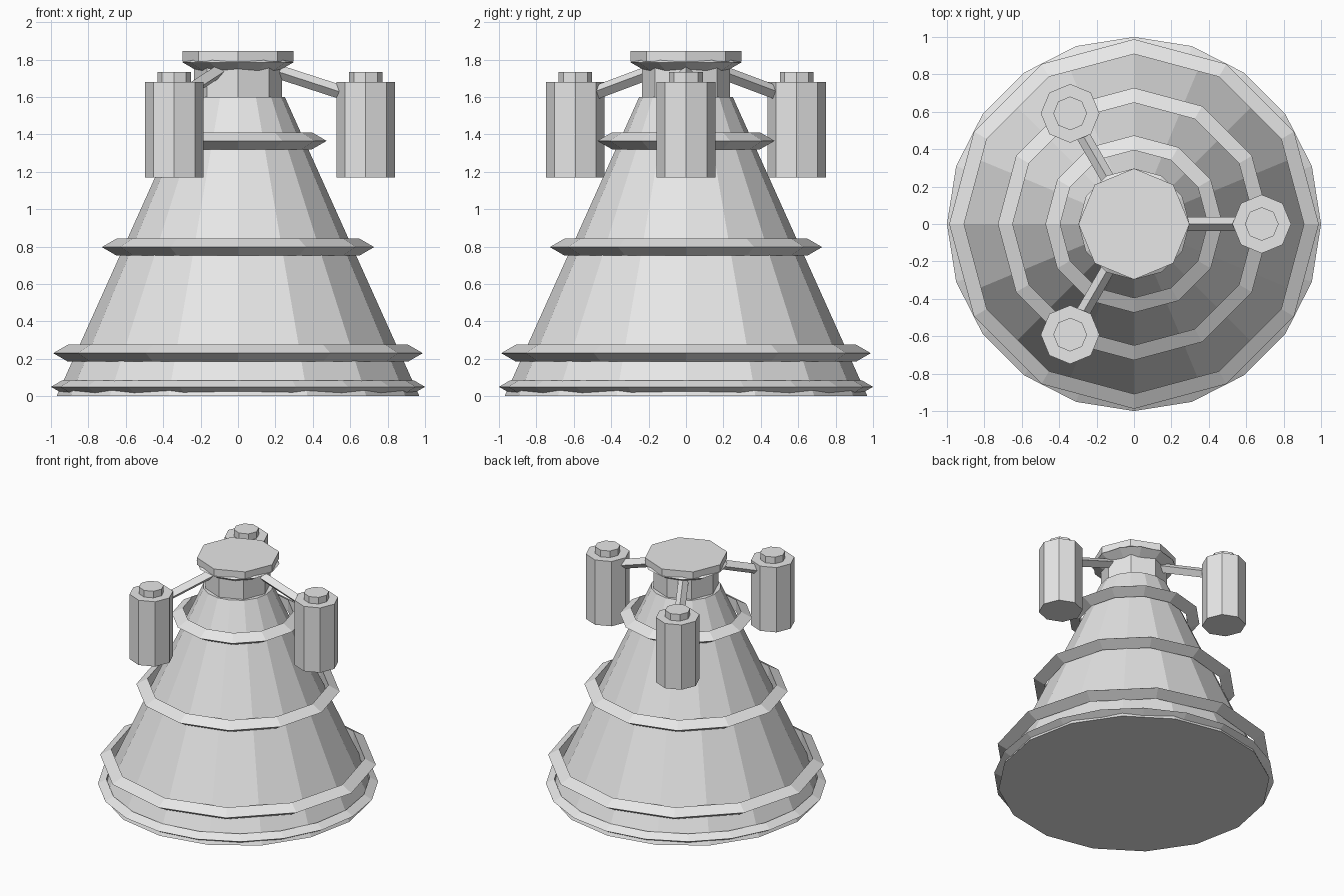
import bpy, math
from mathutils import Vector

if "Cube" in bpy.data.objects:
    bpy.data.objects.remove(bpy.data.objects["Cube"])

grey = bpy.data.materials.new("light_grey")
grey.diffuse_color = (0.8, 0.8, 0.8, 1)
grey.use_nodes = True
grey.node_tree.nodes["Principled BSDF"].inputs["Base Color"].default_value = grey.diffuse_color


def finish(name):
    ob = bpy.context.object
    ob.name = name
    ob.data.materials.clear()
    ob.data.materials.append(grey)
    return ob


def drum(name, sides, r1, r2, z1, z2, x=0, y=0):
    """Upright prism or tapered cone between two heights."""
    bpy.ops.mesh.primitive_cone_add(vertices=sides, radius1=r1, radius2=r2,
                                    depth=z2 - z1, location=(x, y, (z1 + z2) / 2))
    return finish(name)


def band(name, sides, tip, minor, z):
    """Ring with a triangular section, point facing outwards."""
    bpy.ops.mesh.primitive_torus_add(major_segments=sides, minor_segments=3,
                                     major_radius=tip - minor, minor_radius=minor,
                                     location=(0, 0, z))
    return finish(name)


def strut(name, a, b, r):
    """Four-sided rod with a ridge on top."""
    d = b - a
    bpy.ops.mesh.primitive_cylinder_add(vertices=4, radius=r, depth=d.length,
                                        location=(a + b) / 2)
    ob = finish(name)
    ob.rotation_euler = (0, math.acos(d.z / d.length), math.atan2(d.y, d.x))
    return ob


# Main cone, neck and cap
drum("cone_body", 16, 0.97, 0.25, 0.0, 1.6)
drum("neck", 8, 0.236, 0.236, 1.595, 1.80)
drum("top_cap", 8, 0.297, 0.297, 1.79, 1.845)

# Bands around the cone and under the cap
band("base_band", 20, 1.0, 0.04, 0.05)
band("lower_band", 12, 0.988, 0.053, 0.23)
band("middle_band", 12, 0.728, 0.053, 0.797)
band("upper_band", 12, 0.474, 0.053, 1.365)
band("cap_band", 12, 0.297, 0.05, 1.785)

# Three hanging canisters on sloping arms
for i in range(3):
    ang = math.radians(120 * i)
    u = Vector((math.cos(ang), math.sin(ang), 0))
    x, y = u.x * 0.683, u.y * 0.683
    drum(f"canister_{i + 1}", 8, 0.157, 0.157, 1.17, 1.68, x, y)
    drum(f"canister_lid_{i + 1}", 8, 0.09, 0.09, 1.67, 1.732, x, y)
    strut(f"arm_{i + 1}", u * 0.17 + Vector((0, 0, 1.749)),
          u * 0.62 + Vector((0, 0, 1.603)), 0.037)
